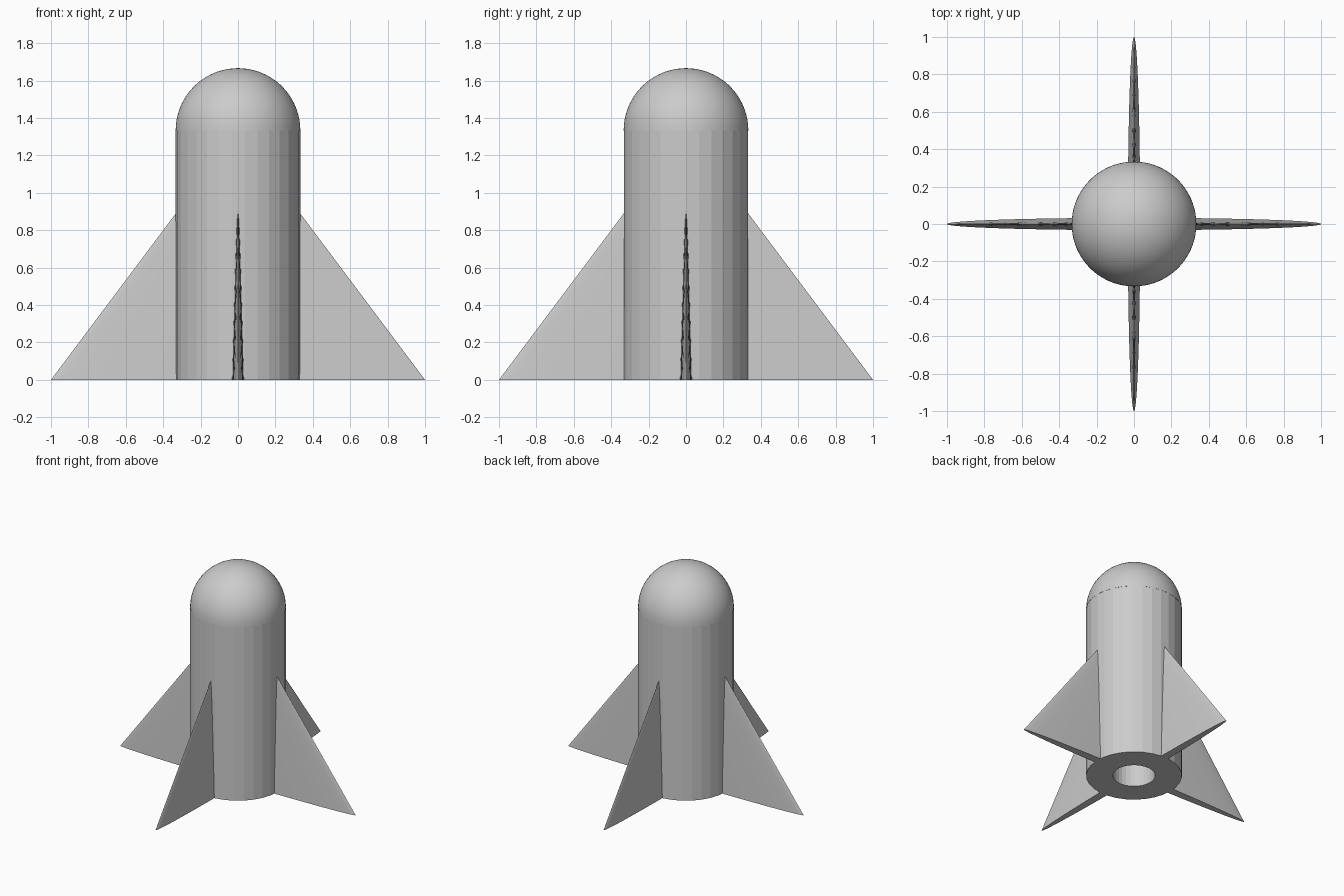
import bpy, bmesh
from math import sin, cos, pi, radians
from mathutils import Matrix

cube = bpy.data.objects.get("Cube")
if cube:
    bpy.data.objects.remove(cube, do_unlink=True)

R = 1 / 3        # body radius
H = 4 / 3        # shoulder height, also the apex of the fin cones
BORE = 0.147     # radius of the engine bore
BORE_TOP = 1.0

# Single grey material
grey = bpy.data.materials.new("light_grey")
grey.use_nodes = True
colour = (0.6, 0.6, 0.6, 1)
grey.diffuse_color = colour
grey.node_tree.nodes["Principled BSDF"].inputs["Base Color"].default_value = colour


def add_object(name, bm):
    bmesh.ops.recalc_face_normals(bm, faces=bm.faces[:])
    mesh = bpy.data.meshes.new(name)
    bm.to_mesh(mesh)
    bm.free()
    mesh.materials.append(grey)
    obj = bpy.data.objects.new(name, mesh)
    bpy.context.collection.objects.link(obj)
    return obj


def lathe(name, profile, sides):
    """Revolve an (r, z) profile that starts and ends on the axis."""
    bm = bmesh.new()
    verts = [bm.verts.new((r, 0, z)) for r, z in profile]
    edges = [bm.edges.new(pair) for pair in zip(verts, verts[1:])]
    bmesh.ops.spin(bm, geom=verts + edges, cent=(0, 0, 0), axis=(0, 0, 1),
                   angle=2 * pi, steps=sides, use_merge=True)
    bmesh.ops.remove_doubles(bm, verts=bm.verts[:], dist=1e-5)
    return add_object(name, bm)


def cylinder(name, radius, z0, z1, sides):
    return lathe(name, [(0, z0), (radius, z0), (radius, z1), (0, z1)], sides)


# Faceted body tube with the engine bore open at the bottom
lathe("body_tube", [(0, BORE_TOP), (BORE, BORE_TOP), (BORE, 0), (R, 0), (R, H), (0, H)], 30)

# Smooth hemispherical nose
arc = [(R * cos(radians(a)), H + R * sin(radians(a))) for a in range(0, 90, 5)]
nose = lathe("nose_dome", [(0, H)] + arc + [(0, H + R)], 72)
for poly in nose.data.polygons:
    poly.use_smooth = poly.normal.z > -0.5
nose.data.set_sharp_from_angle(angle=radians(40))

# Fins: flattened cones with the part inside the body cut away
core = cylinder("fin_core_cutter", R - 0.01, -0.5, 2, 30)
core.hide_render = True
for name, turn in (("side_fins", 0), ("front_back_fins", pi / 2)):
    bm = bmesh.new()
    shape = (Matrix.Rotation(turn, 4, 'Z') @ Matrix.Diagonal((1, 0.033, 1, 1))
             @ Matrix.Translation((0, 0, H / 2)))
    bmesh.ops.create_cone(bm, cap_ends=True, segments=96, radius1=1, radius2=0,
                          depth=H, matrix=shape)
    fins = add_object(name, bm)
    cut = fins.modifiers.new("core_cut", 'BOOLEAN')
    cut.operation = 'DIFFERENCE'
    cut.solver = 'EXACT'
    cut.object = core
    bpy.context.view_layer.objects.active = fins
    bpy.ops.object.modifier_apply(modifier=cut.name)
bpy.data.objects.remove(core, do_unlink=True)
